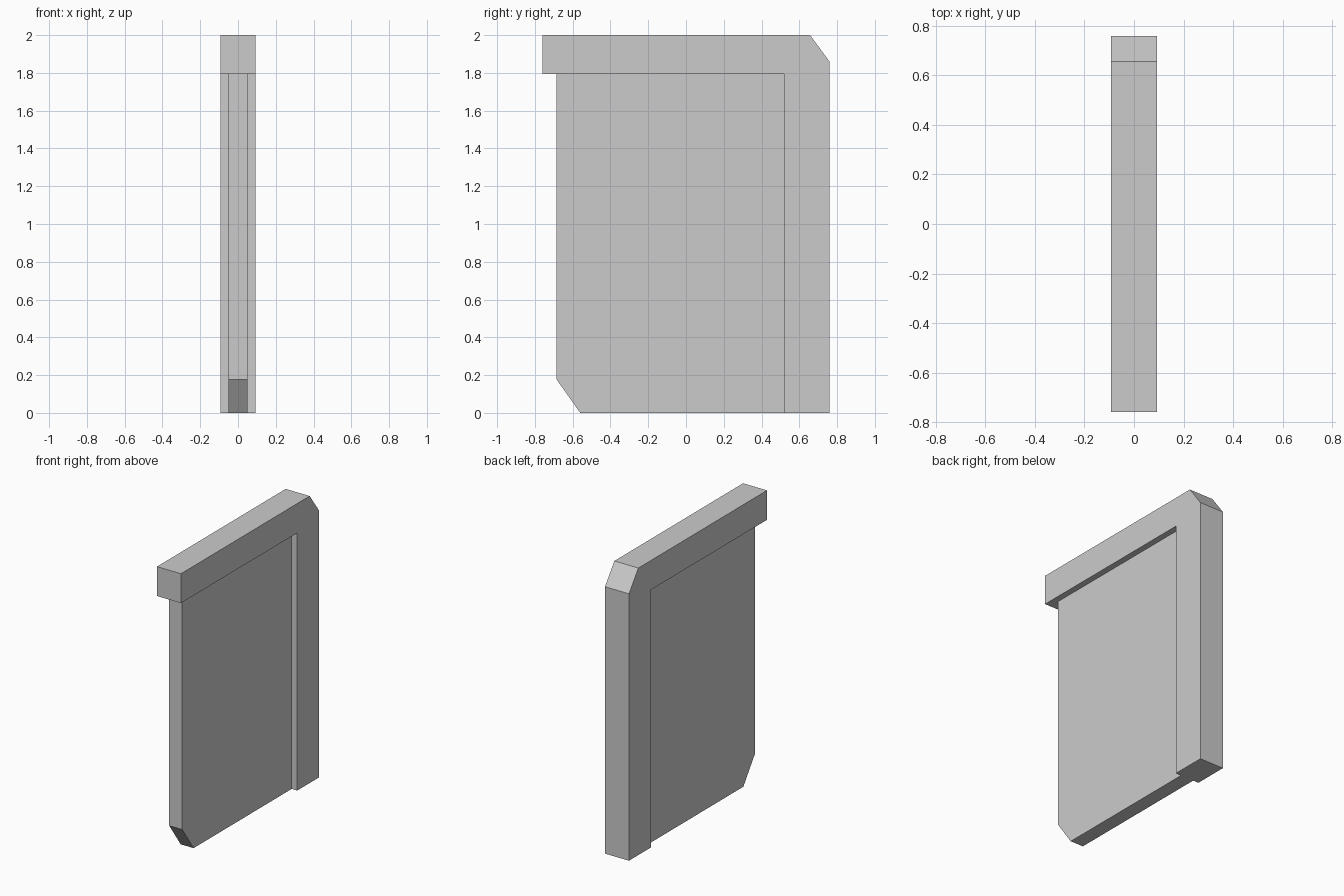
import bpy
import bmesh

if "Cube" in bpy.data.objects:
    bpy.data.objects.remove(bpy.data.objects["Cube"])


def slab(name, profile, half_width):
    """Extrude a (y, z) side profile evenly to both sides of x = 0."""
    bm = bmesh.new()
    face = bm.faces.new([bm.verts.new((-half_width, y, z)) for y, z in profile])
    side = bmesh.ops.extrude_face_region(bm, geom=[face])
    verts = [v for v in side["geom"] if isinstance(v, bmesh.types.BMVert)]
    bmesh.ops.translate(bm, verts=verts, vec=(2 * half_width, 0, 0))
    bmesh.ops.recalc_face_normals(bm, faces=bm.faces)
    mesh = bpy.data.meshes.new(name)
    bm.to_mesh(mesh)
    bm.free()
    obj = bpy.data.objects.new(name, mesh)
    bpy.context.collection.objects.link(obj)
    return obj


# Thick L-shaped frame: top rail and rear post with a chamfered corner
slab("frame", [(-0.76, 1.795), (0.52, 1.795), (0.52, 0), (0.76, 0),
               (0.76, 1.86), (0.657, 2), (-0.76, 2)], 0.0925)

# Thin panel set inside the frame, lower front corner chamfered
slab("panel", [(-0.686, 0.178), (-0.56, 0), (0.52, 0),
               (0.52, 1.795), (-0.686, 1.795)], 0.05)
